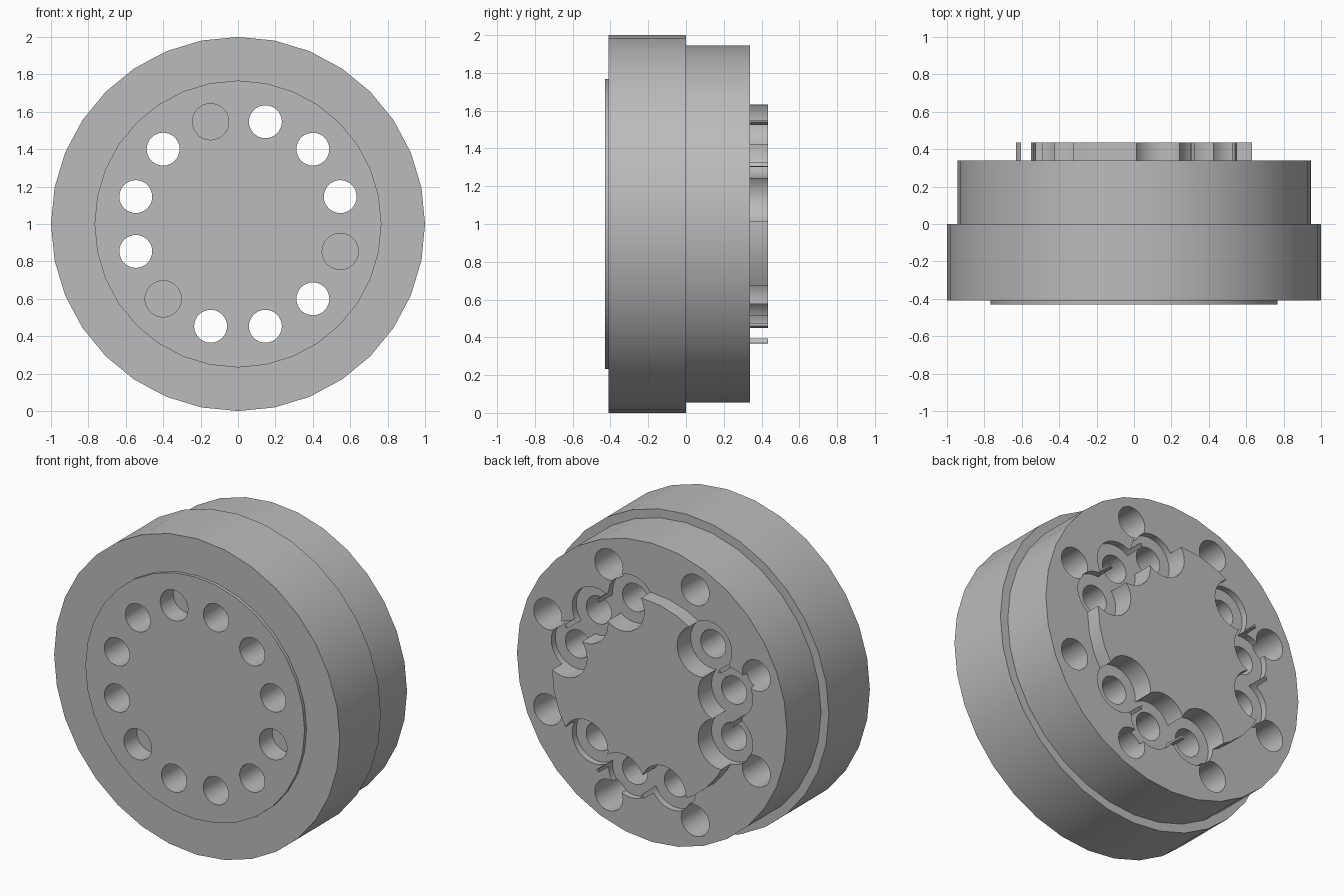
import bpy, bmesh, math
from mathutils import Matrix

if "Cube" in bpy.data.objects:
    bpy.data.objects.remove(bpy.data.objects["Cube"])

SIDES = 32
CENTRE_Z = 1.0

grey = bpy.data.materials.new("plain_grey")
grey.diffuse_color = (0.5, 0.5, 0.5, 1)
grey.use_nodes = True
grey.node_tree.nodes["Principled BSDF"].inputs["Base Color"].default_value = grey.diffuse_color


def make_object(name, bm):
    bmesh.ops.recalc_face_normals(bm, faces=bm.faces)
    mesh = bpy.data.meshes.new(name)
    bm.to_mesh(mesh)
    bm.free()
    mesh.materials.append(grey)
    obj = bpy.data.objects.new(name, mesh)
    bpy.context.collection.objects.link(obj)
    return obj


def lathe(name, profile):
    """Turn a (radius, y) profile about the y axis and cap both ends."""
    bm = bmesh.new()
    rings = []
    for r, y in profile:
        rings.append([bm.verts.new((r * math.cos(2 * math.pi * i / SIDES), y,
                                    CENTRE_Z + r * math.sin(2 * math.pi * i / SIDES)))
                      for i in range(SIDES)])
    for a, b in zip(rings, rings[1:]):
        for i in range(SIDES):
            j = (i + 1) % SIDES
            bm.faces.new((a[i], a[j], b[j], b[i]))
    bm.faces.new(rings[0])
    bm.faces.new(rings[-1])
    return make_object(name, bm)


def drill(body, pitch_radius, angle, radius, y0, y1):
    """Cut one round hole along y at a polar position on the face."""
    a = math.radians(angle)
    bm = bmesh.new()
    place = (Matrix.Translation((pitch_radius * math.cos(a), (y0 + y1) / 2,
                                 CENTRE_Z + pitch_radius * math.sin(a)))
             @ Matrix.Rotation(math.pi / 2, 4, 'X'))
    bmesh.ops.create_cone(bm, cap_ends=True, segments=SIDES, radius1=radius,
                          radius2=radius, depth=y1 - y0, matrix=place)
    cutter = make_object("hole_cutter", bm)
    cutter.hide_render = True
    mod = body.modifiers.new("hole", 'BOOLEAN')
    mod.operation = 'DIFFERENCE'
    mod.solver = 'EXACT'
    mod.object = cutter
    bpy.context.view_layer.objects.active = body
    bpy.ops.object.modifier_apply(modifier=mod.name)
    bpy.data.objects.remove(cutter)


# Stepped hub: front plate, wide rim, rear drum and raised rear boss
hub = lathe("hub_body", [(0.767, -0.43), (0.767, -0.41), (1.0, -0.41), (1.0, 0.0),
                         (0.945, 0.0), (0.945, 0.34), (0.632, 0.34), (0.632, 0.435)])

# Ring of twelve holes: three blind front ones, the rest through with counterbores
for k in range(12):
    angle = 15 + 30 * k
    if angle in (105, 225, 345):
        drill(hub, 0.566, angle, 0.097, -0.6, -0.30)
    else:
        drill(hub, 0.566, angle, 0.088, -0.6, 0.6)
        drill(hub, 0.566, angle, 0.158, 0.30, 0.6)

# Eight blind mounting holes in the rear face
for k in range(8):
    drill(hub, 0.79, 22.5 + 45 * k, 0.098, 0.04, 0.6)

# Smooth round walls, sharp rims
bpy.ops.object.select_all(action='DESELECT')
hub.select_set(True)
bpy.context.view_layer.objects.active = hub
bpy.ops.object.shade_smooth_by_angle(angle=math.radians(30))
